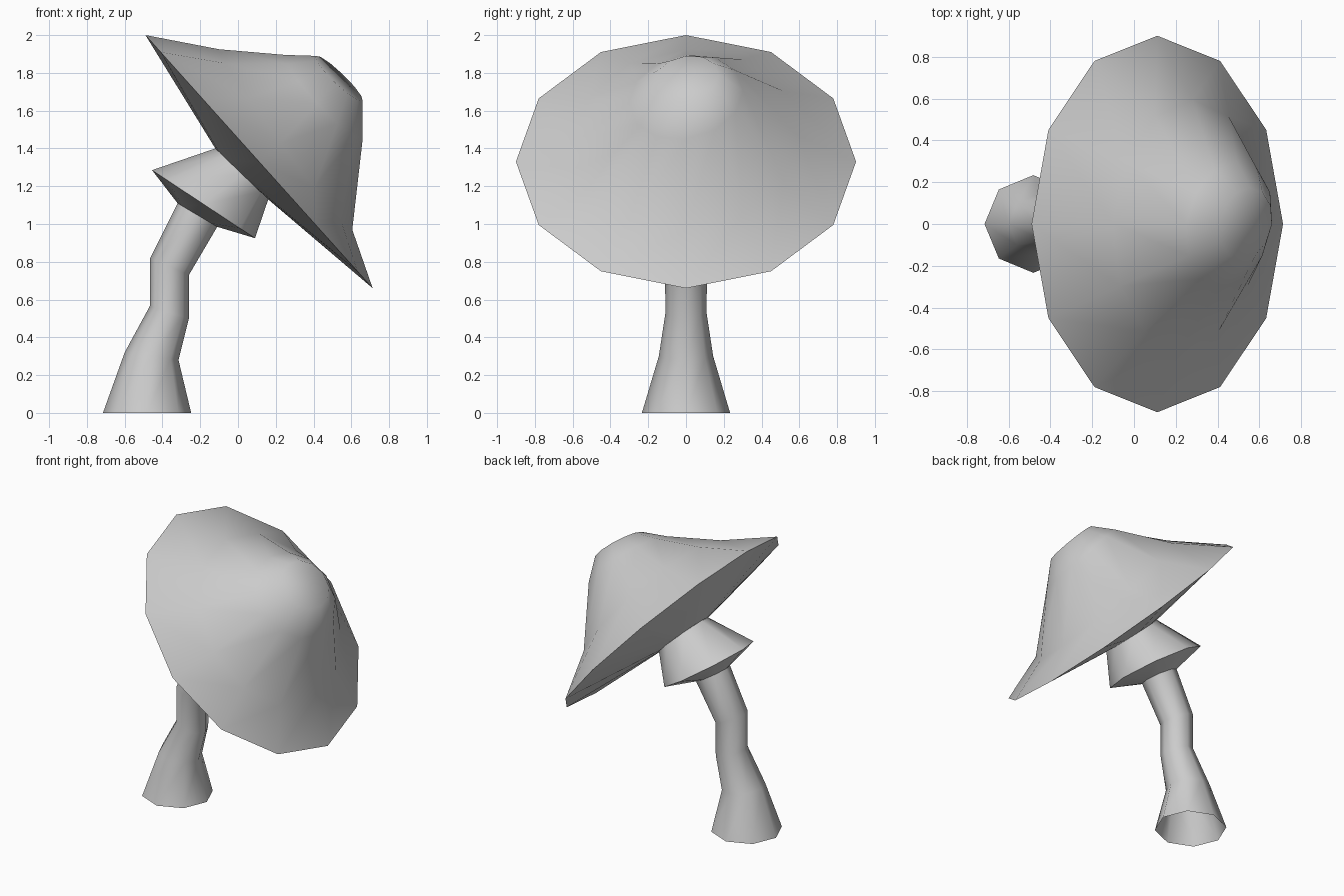
import bpy, bmesh, math
from mathutils import Vector

if "Cube" in bpy.data.objects:
    bpy.data.objects.remove(bpy.data.objects["Cube"])

grey = bpy.data.materials.new("plain grey")
grey.use_nodes = True
colour = (0.6, 0.6, 0.6, 1)
grey.diffuse_color = colour
grey.node_tree.nodes["Principled BSDF"].inputs["Base Color"].default_value = colour


def loft(name, sides, rings, close_end):
    """Skin rings given by two opposite (x, z) points and a sideways lean."""
    bm = bmesh.new()
    loops = []
    for x1, z1, x2, z2, lean in rings:
        a, b = Vector((x1, 0, z1)), Vector((x2, 0, z2))
        mid, half = (a + b) / 2, (b - a) / 2
        normal = Vector((-half.z, 0, half.x)).normalized()
        across = Vector((0, half.length, 0)) + normal * lean
        angles = [math.tau * i / sides for i in range(sides)]
        loops.append([bm.verts.new(mid + half * math.cos(t) + across * math.sin(t))
                      for t in angles])
    for low, high in zip(loops, loops[1:]):
        for i in range(sides):
            j = (i + 1) % sides
            bm.faces.new((low[i], low[j], high[j], high[i]))
    if close_end:
        bm.faces.new(loops[-1])
    bmesh.ops.recalc_face_normals(bm, faces=bm.faces)
    mesh = bpy.data.meshes.new(name)
    bm.to_mesh(mesh)
    bm.free()
    mesh.materials.append(grey)
    obj = bpy.data.objects.new(name, mesh)
    bpy.context.collection.objects.link(obj)
    bpy.ops.object.select_all(action="DESELECT")
    obj.select_set(True)
    bpy.context.view_layer.objects.active = obj
    bpy.ops.object.shade_smooth_by_angle(angle=math.radians(60))


# Crooked stem, open at the foot, flaring into a skirt below the cap
loft("stem_and_skirt", 8, [
    (-0.715, 0, -0.248, 0, 0),
    (-0.6, 0.32, -0.315, 0.28, 0),
    (-0.467, 0.565, -0.26, 0.5, 0),
    (-0.465, 0.82, -0.26, 0.73, 0),
    (-0.32, 1.11, -0.11, 0.985, 0),
    (-0.455, 1.285, 0.09, 0.925, 0),
    (-0.12, 1.4, 0.16, 1.13, 0),
], False)

# Tilted cap: shallow underside, wide rim, slightly lopsided bell-shaped top
loft("cap", 12, [
    (-0.12, 1.4, 0.16, 1.13, 0),
    (-0.49, 2.0, 0.713, 0.66, 0),
    (-0.1, 1.925, 0.605, 0.97, 0.035),
    (0.25, 1.895, 0.66, 1.45, 0.05),
    (0.41, 1.89, 0.66, 1.65, 0.03),
], True)
